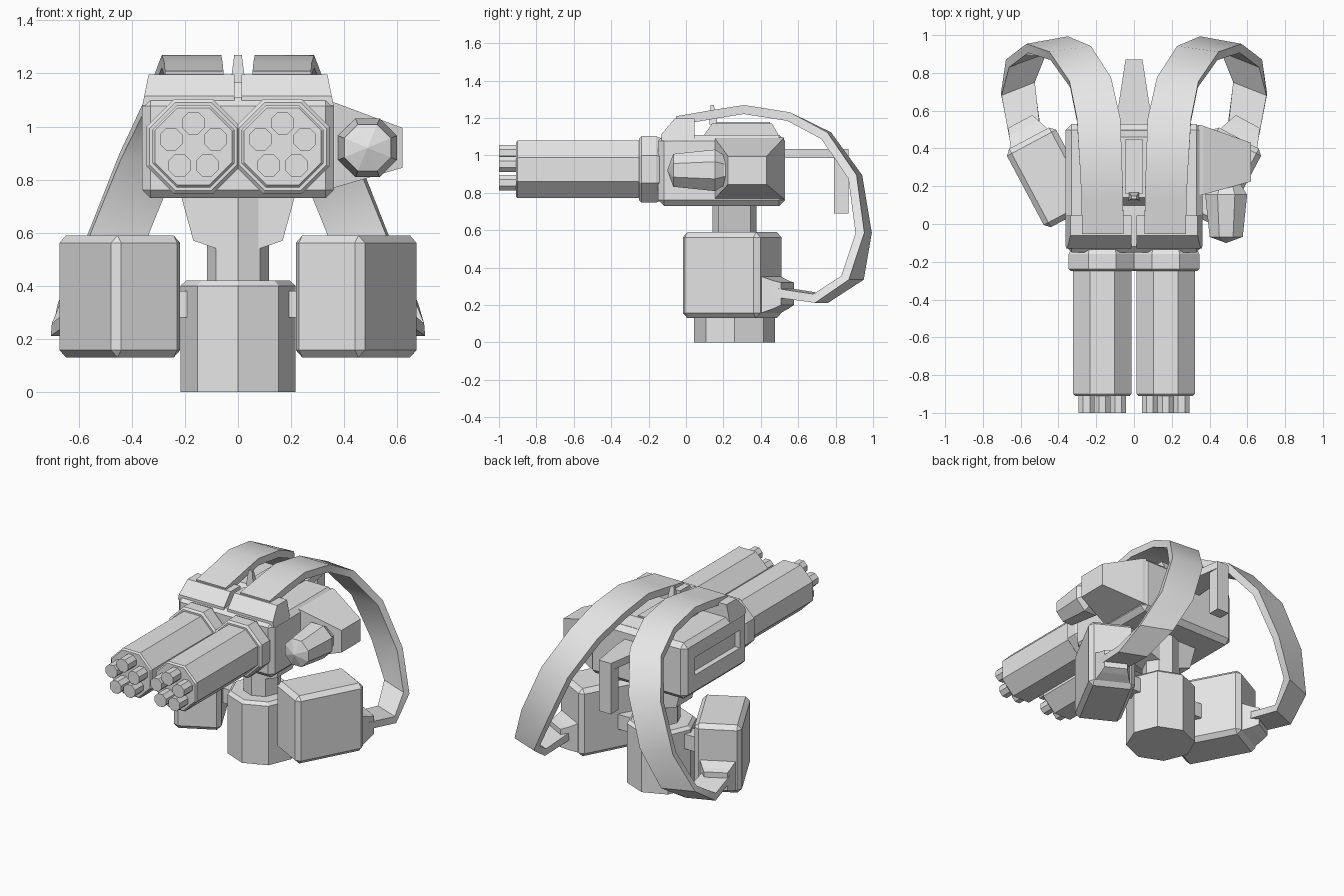
import bpy, bmesh, math
from mathutils import Vector, Matrix

if "Cube" in bpy.data.objects:
    bpy.data.objects.remove(bpy.data.objects["Cube"])

GREY = (0.8, 0.8, 0.8, 1.0)
grey = bpy.data.materials.new("plain_grey")
grey.use_nodes = True
grey.diffuse_color = GREY
grey.node_tree.nodes["Principled BSDF"].inputs["Base Color"].default_value = GREY


def loft(name, rings, bevel=0.0, smooth=None):
    """Skin a list of equal-length rings and cap both ends."""
    bm = bmesh.new()
    rows = [[bm.verts.new(p) for p in ring] for ring in rings]
    n = len(rows[0])
    for lo, hi in zip(rows, rows[1:]):
        for i in range(n):
            j = (i + 1) % n
            bm.faces.new((lo[i], lo[j], hi[j], hi[i]))
    bm.faces.new(rows[0])
    bm.faces.new(rows[-1])
    bmesh.ops.recalc_face_normals(bm, faces=bm.faces)
    if bevel:
        sharp = [e for e in bm.edges if e.calc_face_angle(0) > math.radians(50)]
        bmesh.ops.bevel(bm, geom=sharp, offset=bevel, segments=1, affect="EDGES")
    mesh = bpy.data.meshes.new(name)
    bm.to_mesh(mesh)
    bm.free()
    mesh.materials.append(grey)
    obj = bpy.data.objects.new(name, mesh)
    bpy.context.collection.objects.link(obj)
    if smooth:
        bpy.ops.object.select_all(action="DESELECT")
        obj.select_set(True)
        bpy.context.view_layer.objects.active = obj
        bpy.ops.object.shade_smooth_by_angle(angle=math.radians(smooth))
    return obj


def box(name, x, y, z, bevel=0.0):
    rings = [[(x[0], y[0], h), (x[1], y[0], h), (x[1], y[1], h), (x[0], y[1], h)] for h in z]
    return loft(name, rings, bevel)


def side_prism(name, profile, x, bevel=0.0):
    """Extrude a y-z profile along x."""
    return loft(name, [[(w, y, z) for y, z in profile] for w in x], bevel)


def turned(name, centre, stations, axis, sides=8, phase=0.0):
    """Rings of (distance along axis, radius) around a centre."""
    rings = []
    for d, r in stations:
        ring = []
        for i in range(sides):
            a = phase + math.tau * i / sides
            u, v = r * math.cos(a), r * math.sin(a)
            ring.append((centre[0] + u, d, centre[1] + v) if axis == "Y"
                        else (centre[0] + u, centre[1] + v, d))
        rings.append(ring)
    return loft(name, rings)


# Pedestal, neck and the bracket below the body
turned("pedestal", (0, 0.26), [(0, 0.217), (0.4, 0.217), (0.42, 0.195)], "Z")
turned("neck", (0, 0.26), [(0.4, 0.117), (0.75, 0.117)], "Z")
bracket = [(-0.215, 0.74), (-0.168, 0.57), (-0.08, 0.54),
           (0.08, 0.54), (0.168, 0.57), (0.215, 0.74)]
loft("neck_bracket", [[(x, y, z) for x, z in bracket] for y in (0.175, 0.345)])

# Main body with a recessed slot in its right side
body = box("body", (-0.362, 0.362), (-0.15, 0.53), (0.73, 1.11), 0.032)
cutter = box("slot_cutter", (-0.5, -0.325), (-0.06, 0.42), (0.87, 0.99))
cutter.hide_render = True
cutter.hide_viewport = True
cut = body.modifiers.new("side_slot", "BOOLEAN")
cut.operation = "DIFFERENCE"
cut.solver = "EXACT"
cut.object = cutter

# Roof: raised deck, centre plate and small sight
side_prism("roof_deck", [(0.09, 1.1), (0.14, 1.17), (0.46, 1.17), (0.5, 1.1)], (-0.16, 0.16))
box("roof_plate", (-0.045, 0.045), (0.16, 0.45), (1.165, 1.178))
loft("sight", [[(-w, a, z), (w, a, z), (w, b, z), (-w, b, z)]
               for w, a, b, z in ((0.028, 0.125, 0.17, 1.165), (0.014, 0.132, 0.148, 1.27))])

# Rear arm with a hanging plate
loft("rear_arm", [[(-w, y, 0.985), (w, y, 0.985), (w, y, 1.035), (-w, y, 1.035)]
                  for y, w in ((0.5, 0.09), (0.61, 0.085), (0.87, 0.045))])
box("rear_plate", (-0.045, 0.045), (0.79, 0.87), (0.69, 1.03))

# Feed belt stations for the left side: centre and half-width vector
BELT = [((0.165, -0.05, 1.185), (0.11, 0, 0)),
        ((0.168, 0.14, 1.218), (0.11, 0, 0)),
        ((0.175, 0.31, 1.245), (0.112, 0, 0)),
        ((0.187, 0.55, 1.207), (0.115, 0, 0)),
        ((0.23, 0.75, 1.105), (0.11, -0.01, 0)),
        ((0.335, 0.905, 0.885), (0.11, -0.015, 0)),
        ((0.455, 0.95, 0.585), (0.11, -0.02, 0)),
        ((0.57, 0.89, 0.345), (0.1, -0.04, 0)),
        ((0.615, 0.72, 0.235), (0.088, -0.035, 0)),
        ((0.58, 0.5, 0.268), (0.08, -0.04, 0))]


def feed_belt(name, s):
    pts = [Vector((s * p[0], p[1], p[2])) for p, _ in BELT]
    rings = []
    for i, (_, half) in enumerate(BELT):
        w = Vector((s * half[0], half[1], half[2]))
        along = pts[min(i + 1, len(pts) - 1)] - pts[max(i - 1, 0)]
        t = along.cross(w).normalized() * 0.024
        rings.append([pts[i] - w - t, pts[i] + w - t, pts[i] + w + t, pts[i] - w + t])
    loft(name, rings, smooth=45)


def ammo_box(side, s):
    """Yawed box with a narrowing socket for the belt on its back."""
    yaw = Matrix.Rotation(math.radians(-28), 3, "Z")

    def place(x, y, z):
        p = yaw @ Vector((x, y, 0))
        return (s * (p.x + 0.465), p.y - 0.03, z)

    def plan(x0, x1, y0, y1, z):
        return [place(x0, y0, z), place(x1, y0, z), place(x1, y1, z), place(x0, y1, z)]

    loft(side + "_ammo_box", [plan(-0.295, 0, 0, 0.47, z) for z in (0.13, 0.59)], 0.028)
    rings = []
    for y, inset, lo, hi in ((0.45, 0.03, 0.15, 0.36), (0.53, 0.06, 0.18, 0.33),
                             (0.57, 0.075, 0.2, 0.32)):
        a, b = -0.295 + inset, -inset
        rings.append([place(a, y, lo), place(b, y, lo), place(b, y, hi), place(a, y, hi)])
    loft(side + "_belt_socket", rings)


# Paired parts
for side, s in (("left", 1), ("right", -1)):
    mid = (s * 0.168, 0.925)
    flat = math.pi / 8
    k = 1 / math.cos(flat)
    # Gun: collar, barrel shroud and a cluster of five muzzles
    turned(side + "_gun_collar", mid,
           [(-0.25, 0.165 * k), (-0.238, 0.178 * k), (-0.16, 0.178 * k), (-0.13, 0.165 * k)],
           "Y", phase=flat)
    turned(side + "_gun_shroud", mid,
           [(-0.91, 0.145 * k), (-0.9, 0.154 * k), (-0.22, 0.154 * k)], "Y", phase=flat)
    for i in range(5):
        a = math.pi / 2 + math.tau * i / 5
        centre = (mid[0] + 0.088 * math.cos(a), mid[1] + 0.088 * math.sin(a))
        turned(f"{side}_muzzle_{i + 1}", centre, [(-1, 0.046), (-0.88, 0.046)], "Y", phase=flat)
    # Sloped cover where the belt enters the body
    cover = [(-0.13, 1.08), (-0.13, 1.115), (-0.06, 1.197), (0.045, 1.197), (0.045, 1.08)]
    rings = []
    for x, lean in ((0.014, 0), (0.36, 0.2)):
        rings.append([(s * (x - lean * (z - 1.08)), y, z) for y, z in cover])
    loft(side + "_belt_cover", rings)
    feed_belt(side + "_feed_belt", s)
    ammo_box(side, s)
    box(side + "_box_mount", sorted((s * 0.15, s * 0.3)), (0.2, 0.3), (0.28, 0.38))

# Sensor on the left side: tapered mount and faceted pod
loft("sensor_mount", [[(x, a, lo), (x, b, lo), (x, b, hi), (x, a, hi)]
                      for x, a, b, lo, hi in ((0.34, 0.155, 0.525, 0.765, 1.095),
                                              (0.365, 0.155, 0.52, 0.77, 1.09),
                                              (0.62, 0.225, 0.43, 0.845, 0.995))])
turned("sensor_pod", (0.488, 0.92),
       [(-0.1, 0.002), (-0.068, 0.095), (0.155, 0.12), (0.2, 0.09), (0.25, 0.085)],
       "Y", phase=math.pi / 8)
